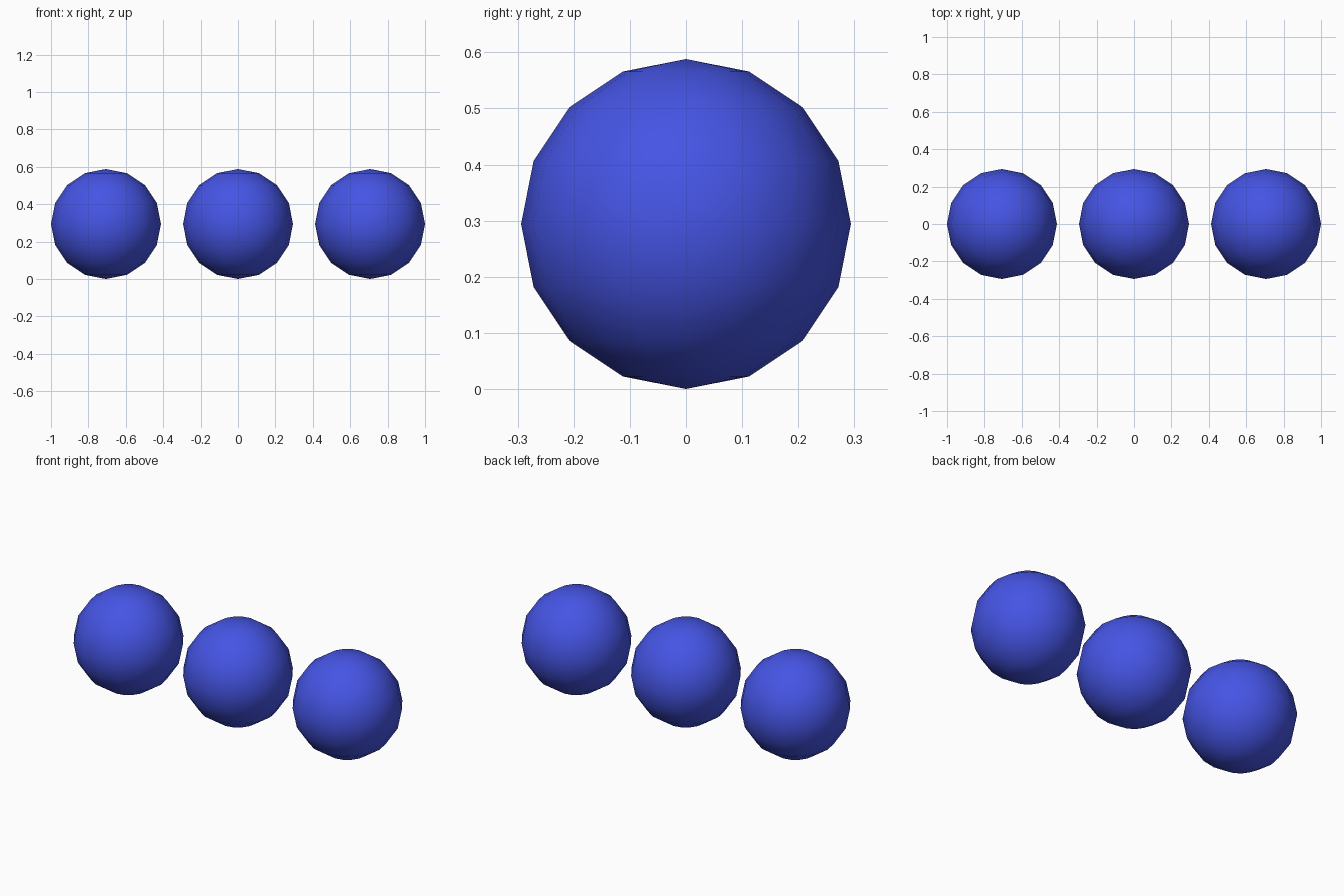
import bpy

if "Cube" in bpy.data.objects:
    bpy.data.objects.remove(bpy.data.objects["Cube"])

RADIUS = 0.294
SPACING = 0.706

blue = bpy.data.materials.new("blue")
blue.diffuse_color = (0.06, 0.09, 0.78, 1.0)
blue.use_nodes = True
blue.node_tree.nodes["Principled BSDF"].inputs["Base Color"].default_value = blue.diffuse_color

# Row of three smooth-shaded low-poly balls
for name, side in (("left_ball", -1), ("middle_ball", 0), ("right_ball", 1)):
    bpy.ops.mesh.primitive_uv_sphere_add(
        segments=16, ring_count=8, radius=RADIUS,
        location=(side * SPACING, 0, RADIUS))
    ball = bpy.context.object
    ball.name = name
    ball.data.materials.append(blue)
    bpy.ops.object.shade_smooth()
